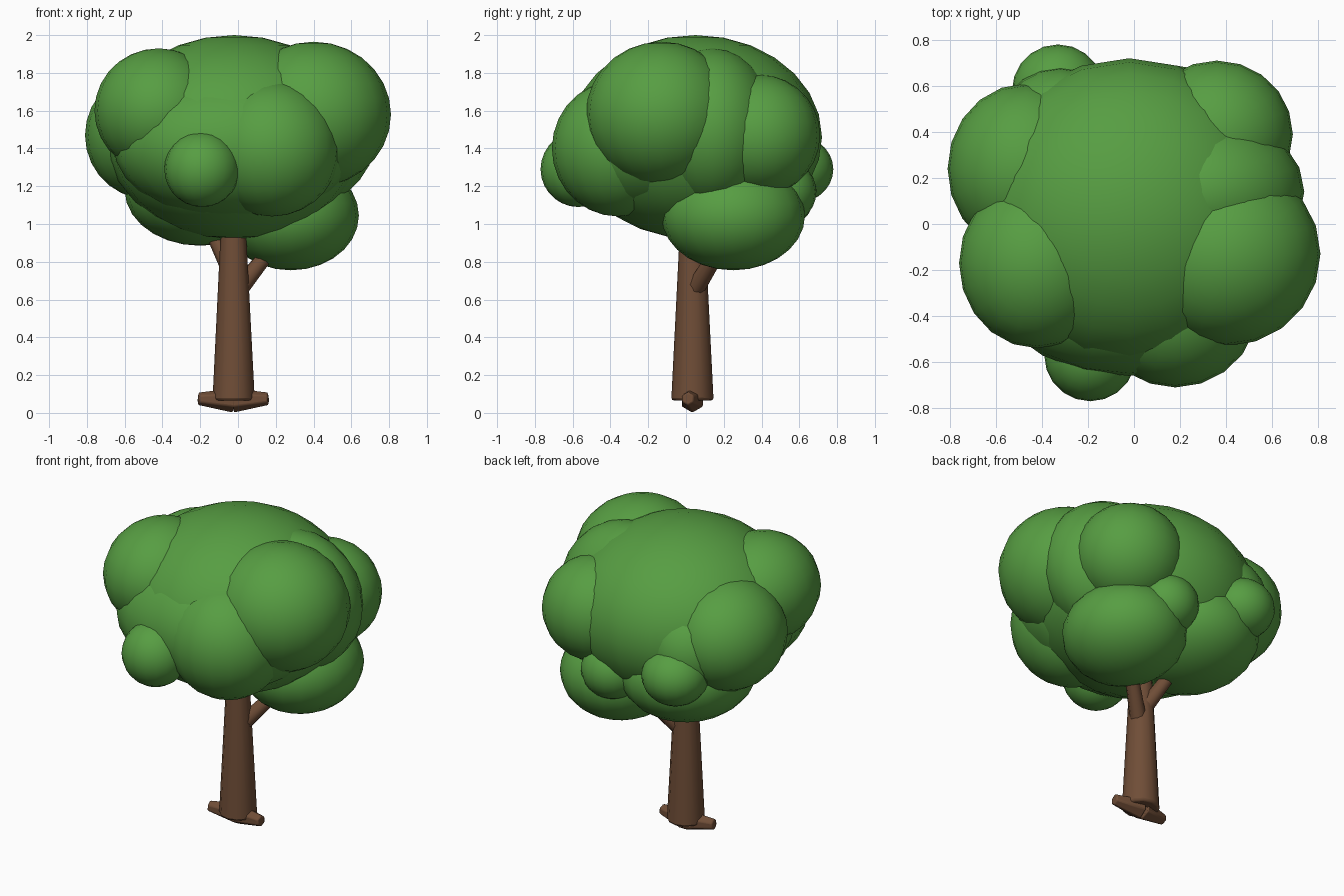
import bpy
import math
from mathutils import Vector

cube = bpy.data.objects.get("Cube")
if cube:
    bpy.data.objects.remove(cube, do_unlink=True)


def make_material(name, colour):
    mat = bpy.data.materials.new(name)
    mat.use_nodes = True
    mat.diffuse_color = colour
    mat.node_tree.nodes["Principled BSDF"].inputs["Base Color"].default_value = colour
    return mat


leaf_green = make_material("leaf_green", (0.095, 0.34, 0.055, 1))
bark_brown = make_material("bark_brown", (0.16, 0.075, 0.038, 1))


def finish(name, mat, angle):
    obj = bpy.context.object
    obj.name = name
    obj.data.materials.append(mat)
    bpy.ops.object.shade_smooth_by_angle(angle=math.radians(angle))
    return obj


def leaf_clump(name, centre, radii):
    bpy.ops.mesh.primitive_uv_sphere_add(segments=20, ring_count=14, radius=1, location=centre)
    bpy.context.object.scale = radii
    bpy.ops.object.transform_apply(location=False, rotation=False, scale=True)
    finish(name, leaf_green, 60)


def limb(name, start, end, r_start, r_end, sides, bevel=0.0):
    """Tapered rod between two points, with optionally softened rims."""
    start, end = Vector(start), Vector(end)
    axis = end - start
    bpy.ops.mesh.primitive_cone_add(vertices=sides, radius1=r_start, radius2=r_end,
                                    depth=axis.length, location=(start + end) / 2)
    bpy.context.object.rotation_euler = axis.to_track_quat('Z', 'Y').to_euler()
    obj = finish(name, bark_brown, 50)
    if bevel:
        mod = obj.modifiers.new("soft_rim", 'BEVEL')
        mod.width = bevel
        mod.segments = 2
        mod.limit_method = 'ANGLE'
        mod.angle_limit = math.radians(50)


# Trunk, roots and branches
limb("trunk", (-0.023, 0.034, 0.065), (-0.025, 0.034, 1.2), 0.112, 0.055, 12, 0.015)
for side, x_end in (("right", -0.21), ("left", 0.16)):
    limb(side + "_root", (-0.025, 0.035, 0.066), (x_end, 0.01, 0.075), 0.066, 0.035, 6, 0.008)
limb("left_branch", (0.01, 0.05, 0.66), (0.24, 0.23, 0.95), 0.05, 0.035, 8)
limb("right_branch", (-0.03, 0.06, 0.74), (-0.18, 0.22, 1.05), 0.05, 0.035, 8)

# Leaf clumps of the crown: centre and radii
clumps = {
    "crown_core": ((-0.02, 0.05, 1.46), (0.68, 0.67, 0.54)),
    "crown_front": ((-0.02, -0.20, 1.42), (0.64, 0.46, 0.40)),
    "left_upper_clump": ((0.40, -0.13, 1.58), (0.41, 0.40, 0.385)),
    "right_front_clump": ((-0.42, -0.17, 1.60), (0.34, 0.37, 0.33)),
    "right_back_clump": ((-0.47, 0.24, 1.47), (0.34, 0.37, 0.34)),
    "left_back_clump": ((0.36, 0.39, 1.47), (0.33, 0.32, 0.32)),
    "left_side_clump": ((0.30, 0.14, 1.50), (0.44, 0.34, 0.43)),
    "front_clump": ((0.18, -0.36, 1.40), (0.36, 0.35, 0.36)),
    "left_low_clump": ((0.28, 0.25, 1.045), (0.36, 0.38, 0.29)),
    "right_low_clump": ((-0.20, 0.26, 1.18), (0.40, 0.43, 0.295)),
    "front_small_clump": ((-0.19, -0.57, 1.29), (0.20, 0.20, 0.20)),
    "back_small_clump": ((-0.33, 0.58, 1.29), (0.20, 0.20, 0.18)),
    "back_low_small_clump": ((0.17, 0.50, 1.17), (0.19, 0.19, 0.18)),
    "back_mid_clump": ((-0.32, 0.40, 1.41), (0.28, 0.28, 0.28)),
}
for name, (centre, radii) in clumps.items():
    leaf_clump(name, centre, radii)
